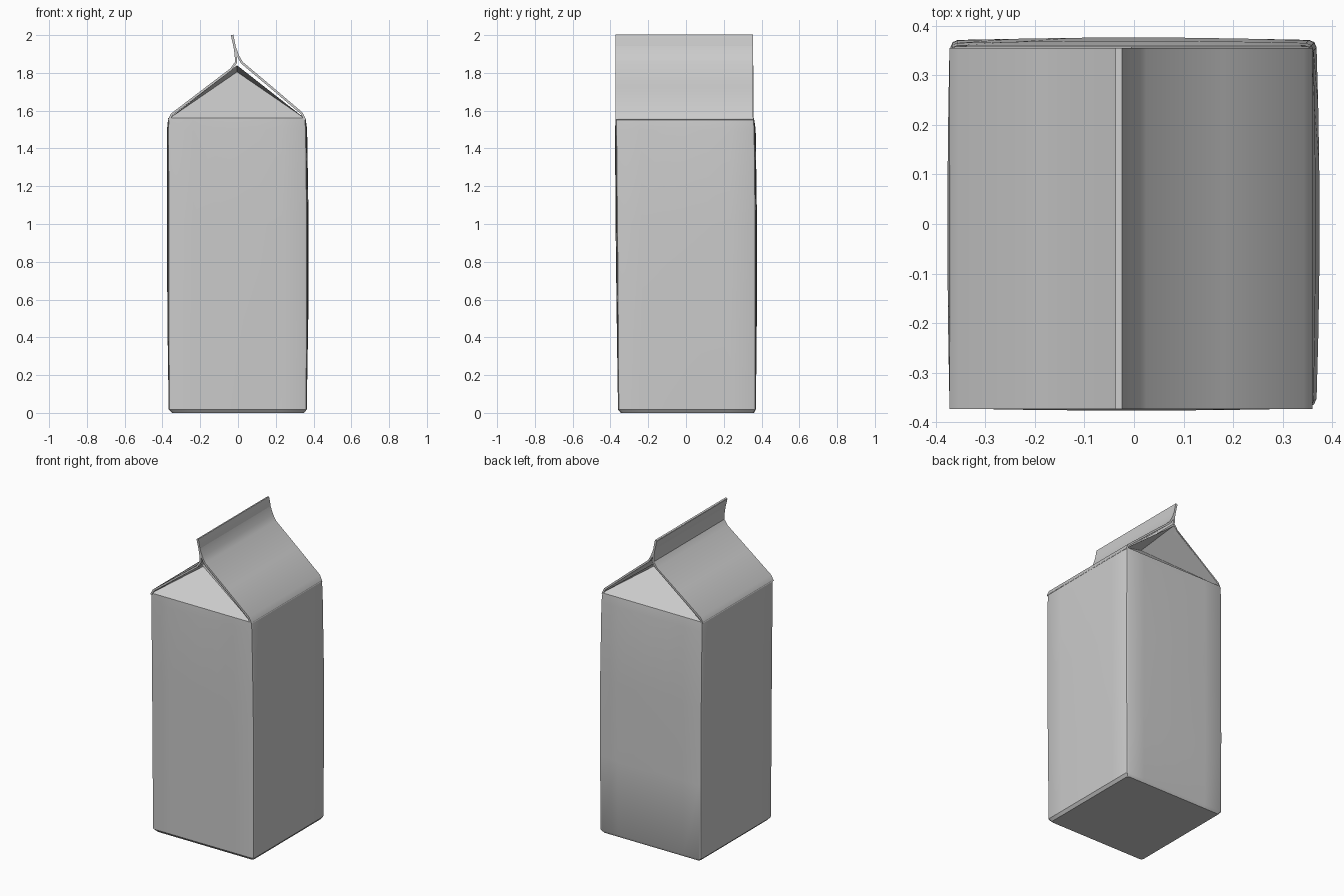
import bpy, bmesh, math
from mathutils import Vector

cube = bpy.data.objects.get("Cube")
if cube:
    bpy.data.objects.remove(cube, do_unlink=True)

card = bpy.data.materials.new("plain_grey_card")
card.use_nodes = True
GREY = (0.6, 0.6, 0.6, 1)
card.diffuse_color = GREY
card.node_tree.nodes["Principled BSDF"].inputs["Base Color"].default_value = GREY


def make(name, verts, faces):
    mesh = bpy.data.meshes.new(name)
    mesh.from_pydata(verts, [], faces)
    bm = bmesh.new()
    bm.from_mesh(mesh)
    bmesh.ops.recalc_face_normals(bm, faces=bm.faces)
    bm.to_mesh(mesh)
    bm.free()
    mesh.materials.append(card)
    obj = bpy.data.objects.new(name, mesh)
    bpy.context.collection.objects.link(obj)
    return obj


def smooth(obj):
    bpy.ops.object.select_all(action="DESELECT")
    obj.select_set(True)
    bpy.context.view_layer.objects.active = obj
    bpy.ops.object.shade_smooth_by_angle(angle=math.radians(30))


def ring(x0, x1, y0, y1, z, r=0.015, bulge=0.0, steps=6):
    """Rounded square whose sides bow outward slightly."""
    pts = []
    corners = [(x0, y0), (x1, y0), (x1, y1), (x0, y1)]
    for i, corner in enumerate(corners):
        a, b = Vector(corner), Vector(corners[(i + 1) % 4])
        d = (b - a).normalized()
        out = Vector((d.y, -d.x))
        start, end = a + d * r, b - d * r
        for k in range(steps + 1):
            t = k / steps
            p = start.lerp(end, t) + out * bulge * 4 * t * (1 - t)
            pts.append((p.x, p.y, z))
        # softened corner
        turn = Vector((-d.y, d.x))
        p = b - d * r * 0.3 + turn * r * 0.3
        pts.append((p.x, p.y, z))
    return pts


# Carton body, open beneath the folded top
rings = [
    ring(-0.35, 0.35, -0.345, 0.36, 0.0),
    ring(-0.367, 0.364, -0.36, 0.37, 0.018),
    ring(-0.37, 0.368, -0.363, 0.371, 0.5, bulge=0.004),
    ring(-0.37, 0.368, -0.367, 0.37, 1.0, bulge=0.006),
    ring(-0.372, 0.362, -0.372, 0.365, 1.5, bulge=0.004),
    ring(-0.37, 0.358, -0.372, 0.36, 1.56),
]
n = len(rings[0])
faces = [tuple(reversed(range(n)))]
for j in range(len(rings) - 1):
    for i in range(n):
        k = (i + 1) % n
        faces.append((j * n + i, j * n + k, (j + 1) * n + k, (j + 1) * n + i))
smooth(make("carton_body", [p for r in rings for p in r], faces))


def sheet(name, profile, y0, y1, thickness):
    """Closed thin strip following an x-z profile, run front to back."""
    pts = [Vector(p) for p in profile]
    under = []
    for i, p in enumerate(pts):
        d = (pts[min(i + 1, len(pts) - 1)] - pts[max(i - 1, 0)]).normalized()
        under.append(p + Vector((d.y, -d.x)) * thickness)
    loop = pts + under[::-1]
    m = len(loop)
    verts = [(p.x, y, p.y) for y in (y0, y1) for p in loop]
    faces = [(i, (i + 1) % m, m + (i + 1) % m, m + i) for i in range(m)]
    h = len(pts)
    for i in range(h - 1):
        quad = (i, i + 1, m - 2 - i, m - 1 - i)
        faces += [quad, tuple(m + q for q in quad)]
    smooth(make(name, verts, faces))


# Sloping panels, each curving up into its half of the sealed fin
FRONT, BACK = -0.373, 0.355
sheet("left_roof_panel",
      [(-0.026, 2.0), (-0.012, 1.94), (0.004, 1.895), (0.025, 1.858),
       (0.18, 1.728), (0.342, 1.59), (0.36, 1.552)], FRONT, BACK, 0.012)
sheet("right_roof_panel",
      [(-0.372, 1.552), (-0.354, 1.585), (-0.19, 1.71), (-0.04, 1.824),
       (-0.016, 1.858), (-0.018, 1.9), (-0.026, 1.95), (-0.036, 2.0)],
      FRONT, BACK, 0.012)


# Gable ends folded inward, with flaps tucked under the roof
def gable(name, edge, depth):
    inner = edge - math.copysign(depth, edge)
    verts = [(-0.365, edge, 1.558), (0.355, edge, 1.558),
             (-0.005, inner, 1.805), (-0.005, edge, 1.84)]
    make(name, verts, [(0, 1, 2), (0, 2, 3), (1, 3, 2)])


gable("front_gable_fold", -0.37, 0.3)
gable("back_gable_fold", 0.358, 0.3)
